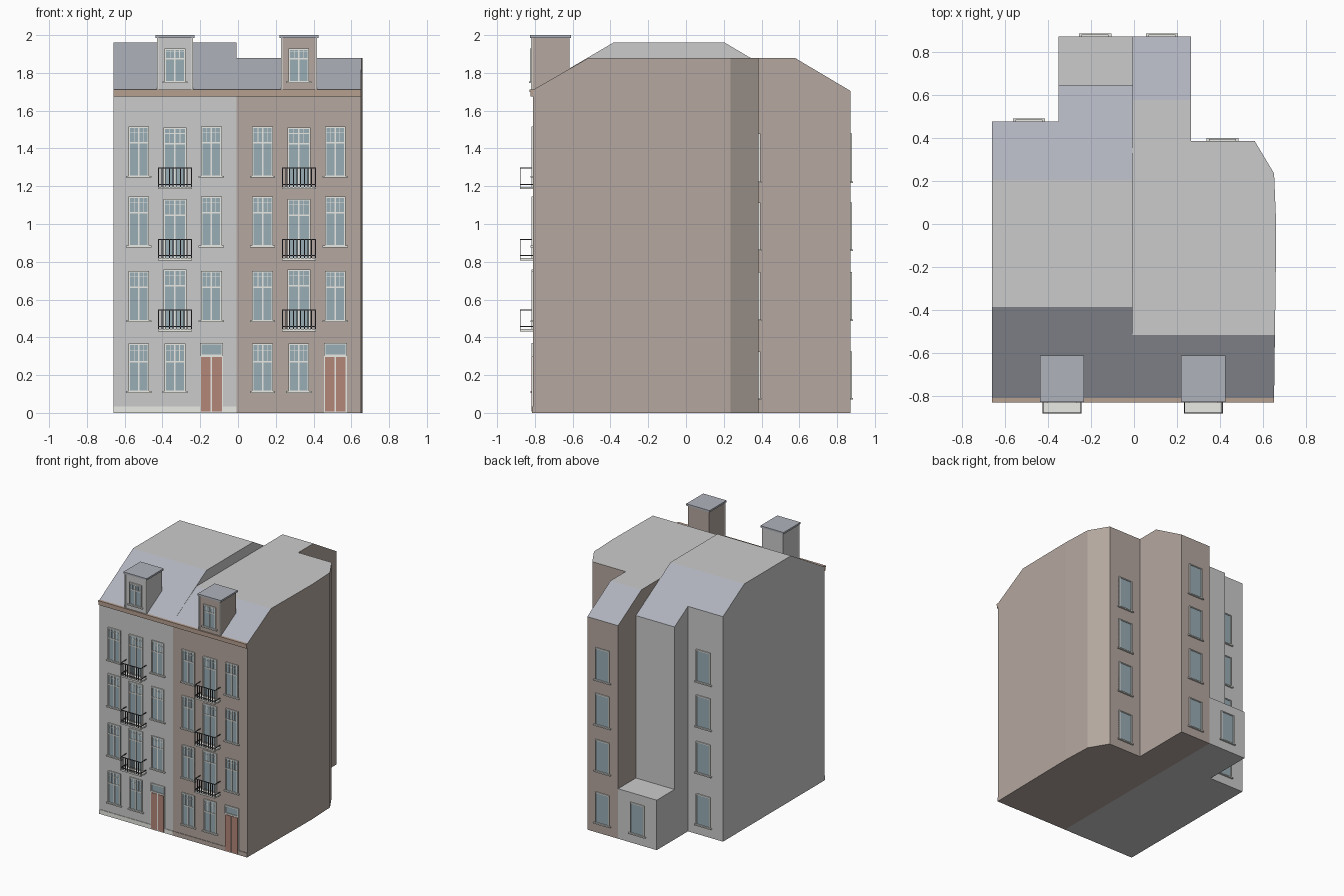
import bpy, bmesh
from mathutils import Vector

if "Cube" in bpy.data.objects:
    bpy.data.objects.remove(bpy.data.objects["Cube"])


def material(name, rgb):
    m = bpy.data.materials.new(name)
    m.diffuse_color = (*rgb, 1)
    m.use_nodes = True
    m.node_tree.nodes["Principled BSDF"].inputs["Base Color"].default_value = m.diffuse_color
    return m


GREY = material("grey_render", (0.60, 0.61, 0.59))
BROWN = material("brown_brick", (0.46, 0.39, 0.35))
ROOF = material("flat_roof", (0.60, 0.61, 0.59))
SLATE = material("slate", (0.43, 0.45, 0.50))
WHITE = material("white_paint", (0.82, 0.82, 0.78))
GLASS = material("glass", (0.32, 0.42, 0.47))
DOOR = material("door_wood", (0.45, 0.24, 0.19))
CORNICE = material("cornice_wood", (0.47, 0.35, 0.28))
IRON = material("iron", (0.08, 0.08, 0.09))


def finish(name, bm, mats):
    bmesh.ops.recalc_face_normals(bm, faces=bm.faces)
    me = bpy.data.meshes.new(name)
    bm.to_mesh(me)
    bm.free()
    for m in mats:
        me.materials.append(m)
    ob = bpy.data.objects.new(name, me)
    bpy.context.collection.objects.link(ob)
    return ob


def boxes(name, spans, mat):
    """One object from many boxes given as x0, x1, y0, y1, z0, z1."""
    bm = bmesh.new()
    for x0, x1, y0, y1, z0, z1 in spans:
        vs = bmesh.ops.create_cube(bm, size=1)["verts"]
        for v in vs:
            v.co = Vector((x1 if v.co.x > 0 else x0,
                           y1 if v.co.y > 0 else y0,
                           z1 if v.co.z > 0 else z0))
    return finish(name, bm, [mat])


def building(name, outline, cuts, wall):
    """Prism over the footprint, trimmed by the roof planes."""
    bm = bmesh.new()
    base = bm.faces.new([bm.verts.new((x, y, 0)) for x, y in outline])
    top = bmesh.ops.extrude_face_region(bm, geom=[base], use_keep_orig=True)["geom"]
    for v in top:
        if isinstance(v, bmesh.types.BMVert):
            v.co.z = 2.5
    bmesh.ops.recalc_face_normals(bm, faces=bm.faces)
    for co, no in cuts:
        geom = bm.verts[:] + bm.edges[:] + bm.faces[:]
        cut = bmesh.ops.bisect_plane(bm, geom=geom, dist=1e-5, plane_co=co,
                                     plane_no=no, clear_outer=True)["geom_cut"]
        edges = [e for e in cut if isinstance(e, bmesh.types.BMEdge)]
        bmesh.ops.contextual_create(bm, geom=edges)
    bmesh.ops.recalc_face_normals(bm, faces=bm.faces)
    for f in bm.faces:
        f.material_index = 1 if f.normal.z > 0.95 else 2 if f.normal.z > 0.3 else 0
    return finish(name, bm, [wall, ROOF, SLATE])


FRONT = -0.805
MID = -0.008

# Two house bodies with flat-topped, sloped roofs
building("left_house",
         [(-0.66, FRONT), (MID, FRONT), (MID, 0.65), (-0.35, 0.65), (-0.35, 0.48), (-0.66, 0.48)],
         [((0, 0, 1.96), (0, 0, 1)),
          ((0, -0.38, 1.96), (0, -0.25, 0.425)),
          ((0, 0.21, 1.96), (0, 0.59, 1))], GREY)
building("right_house",
         [(MID, FRONT), (0.65, FRONT), (0.658, -0.2), (0.66, 0), (0.65, 0.24), (0.56, 0.39),
          (0.265, 0.39), (0.265, 0.875), (MID, 0.875)],
         [((0, 0, 1.88), (0, 0, 1)),
          ((0, -0.51, 1.88), (0, -0.17, 0.295)),
          ((0, 0.58, 1.88), (0, 0.175, 0.295))], BROWN)
boxes("rear_annex", [(-0.35, MID, 0.65, 0.875, 0, 0.40)], GREY)

# Plinths and cornice
boxes("left_plinth", [(-0.66, MID, FRONT - 0.004, FRONT, 0, 0.035)], WHITE)
boxes("right_plinth", [(MID, 0.65, FRONT - 0.004, FRONT, 0, 0.035)], BROWN)
boxes("cornice", [(-0.66, 0.65, -0.818, FRONT + 0.005, 1.675, 1.712),
                  (-0.66, 0.65, -0.823, FRONT + 0.01, 1.70, 1.712)], CORNICE)

frames, glass, sills, doors, slabs, rails = [], [], [], [], [], []


def slab(items, x0, x1, y, out, d, z0, z1):
    """Thin plate standing d proud of a wall facing out (-1 front, 1 back)."""
    items.append((x0, x1, *sorted((y - out * 0.004, y + out * d)), z0, z1))


def window(cx, w, z0, z1, y=FRONT, out=-1, transom=None, sill=True):
    x0, x1, t = cx - w / 2, cx + w / 2, 0.008
    slab(glass, x0, x1, y, out, 0.003, z0, z1)
    for a, b in ((x0, x0 + t), (x1 - t, x1)):
        slab(frames, a, b, y, out, 0.009, z0, z1)
    for a, b in ((z0, z0 + t), (z1 - t, z1)):
        slab(frames, x0 + t, x1 - t, y, out, 0.009, a, b)
    if sill:
        slab(sills, x0 - 0.012, x1 + 0.012, y, out, 0.014, z0 - 0.004, z0 + 0.005)
    if transom:
        zt = z0 + (z1 - z0) * transom
        slab(frames, cx - 0.004, cx + 0.004, y, out, 0.007, z0 + t, z1 - t)
        slab(frames, x0 + t, x1 - t, y, out, 0.007, zt - 0.004, zt + 0.004)
        # glazing bars of the upper lights
        zm = (zt + z1) / 2 + 0.012
        slab(frames, x0 + t, x1 - t, y, out, 0.005, zm - 0.0015, zm + 0.0015)
        for s in (-1, 1):
            xb = cx + s * w * 0.22
            slab(frames, xb - 0.0015, xb + 0.0015, y, out, 0.005, zt, z1 - t)


def balcony(cx, z):
    x0, x1, y0, y1, r = cx - 0.09, cx + 0.09, -0.875, FRONT, 0.0025
    slabs.append((x0, x1, y0, y1, z - 0.008, z + 0.004))
    for zr in (z + 0.018, z + 0.104):
        rails.append((x0, x1, y0, y0 + 2 * r, zr - r, zr + r))
        for x in (x0, x1 - 2 * r):
            rails.append((x, x + 2 * r, y0, y1, zr - r, zr + r))
    for i in range(10):
        x = x0 + r + (x1 - x0 - 2 * r) * i / 9
        rails.append((x - r, x + r, y0, y0 + 2 * r, z, z + 0.104))


# Street fronts: same bay layout on both houses
for label, ox, wall in (("left", 0, GREY), ("right", 0.656, BROWN)):
    a, b, c = -0.526 + ox, -0.334 + ox, -0.141 + ox
    for cx in (a, b):
        window(cx, 0.11, 0.11, 0.368, transom=0.62)
    for z in (0.485, 0.88, 1.25):
        for cx in (a, c):
            window(cx, 0.11, z, z + 0.265, transom=0.68)
    for z in (0.44, 0.815, 1.192):
        window(b, 0.122, z, z + 0.318, transom=0.73, sill=False)
        balcony(b, z)
    # door with light above
    window(c, 0.122, 0.302, 0.37, sill=False)
    slab(frames, c - 0.061, c + 0.061, FRONT, -1, 0.005, 0.0, 0.302)
    for s in (-1, 1):
        d0, d1 = sorted((c + s * 0.004, c + s * 0.055))
        slab(doors, d0, d1, FRONT, -1, 0.009, 0.008, 0.296)
    # dormer
    boxes(label + "_dormer", [(b - 0.094, b + 0.094, -0.812, -0.612, 1.70, 1.988)], wall)
    boxes(label + "_dormer_cap", [(b - 0.103, b + 0.103, -0.82, -0.605, 1.986, 2.0)], SLATE)
    window(b, 0.11, 1.75, 1.93, y=-0.812, transom=0.7)
    for s in (-1, 1):
        x = b + s * 0.091
        slab(frames, x - 0.004, x + 0.004, -0.812, -1, 0.004, 1.712, 1.986)

# Rear windows
for z0, z1 in ((0.075, 0.325), (0.49, 0.745), (0.86, 1.115), (1.22, 1.48)):
    window(-0.487, 0.125, z0, z1, 0.48, 1)
    window(0.41, 0.125, z0, z1, 0.39, 1)
    window(0.13, 0.125, z0, z1, 0.875, 1)
window(-0.18, 0.125, 0.075, 0.325, 0.875, 1)

boxes("window_frames", frames, WHITE)
boxes("window_glass", glass, GLASS)
boxes("window_sills", sills, WHITE)
boxes("door_leaves", doors, DOOR)
boxes("balcony_slabs", slabs, WHITE)
boxes("balcony_railings", rails, IRON)

# Centre front to back on y = 0
for ob in bpy.context.collection.objects:
    ob.location.y -= 0.005
